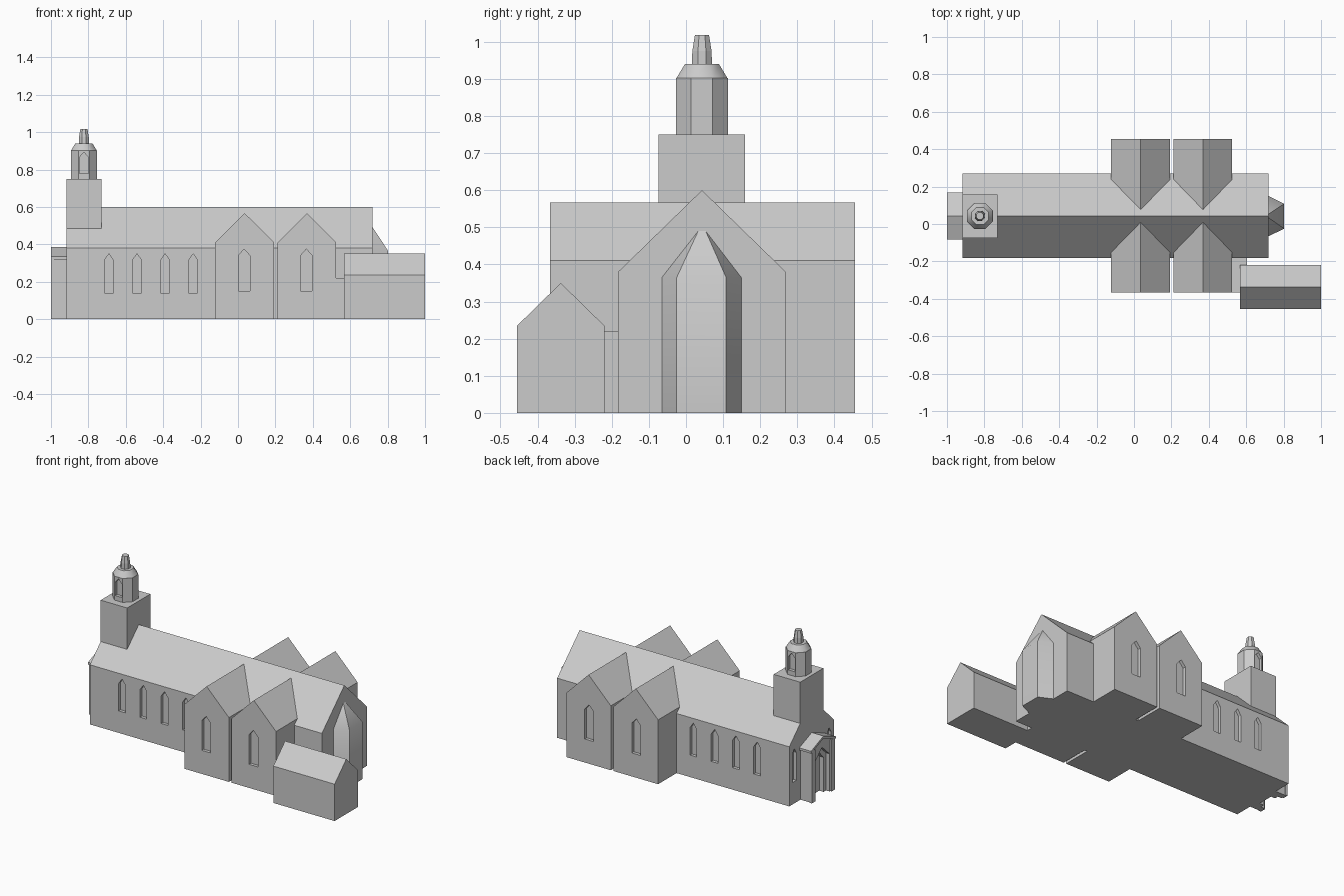
import bpy, bmesh, math
from mathutils import Vector

if "Cube" in bpy.data.objects:
    bpy.data.objects.remove(bpy.data.objects["Cube"])

CY = 0.043          # y of the nave axis
WEST = -0.917       # west wall of the nave

stone = bpy.data.materials.new("light_grey_stone")
stone.diffuse_color = (0.6, 0.6, 0.6, 1)
stone.use_nodes = True
stone.node_tree.nodes["Principled BSDF"].inputs["Base Color"].default_value = stone.diffuse_color


def finish(name, bm):
    bmesh.ops.recalc_face_normals(bm, faces=bm.faces)
    mesh = bpy.data.meshes.new(name)
    bm.to_mesh(mesh)
    bm.free()
    mesh.materials.append(stone)
    ob = bpy.data.objects.new(name, mesh)
    bpy.context.collection.objects.link(ob)
    return ob


def add_prism(bm, outline, axis, a, b):
    """Extrude a 2D outline along x, y or z from a to b."""
    def pt(u, v, w):
        return {"x": (w, u, v), "y": (u, w, v), "z": (u, v, w)}[axis]
    lo = [bm.verts.new(pt(u, v, a)) for u, v in outline]
    hi = [bm.verts.new(pt(u, v, b)) for u, v in outline]
    n = len(lo)
    bm.faces.new(lo)
    bm.faces.new(hi)
    for i in range(n):
        j = (i + 1) % n
        bm.faces.new((lo[i], lo[j], hi[j], hi[i]))


def prism(name, outline, axis, a, b):
    bm = bmesh.new()
    add_prism(bm, outline, axis, a, b)
    return finish(name, bm)


def rect(u0, u1, v0, v1):
    return [(u0, v0), (u1, v0), (u1, v1), (u0, v1)]


def house(u0, u1, eave, ridge, base=0.0):
    return [(u0, base), (u1, base), (u1, eave), ((u0 + u1) / 2, ridge), (u0, eave)]


def lancet(c, w, z0, shoulder, top):
    return house(c - w / 2, c + w / 2, shoulder, top, z0)


def carve(ob, cuts):
    """Cut a list of (outline, axis, a, b) prisms out of an object."""
    bm = bmesh.new()
    for c in cuts:
        add_prism(bm, *c)
    cutter = finish("cutter", bm)
    cutter.hide_render = True
    mod = ob.modifiers.new("recesses", "BOOLEAN")
    mod.operation, mod.solver, mod.object = "DIFFERENCE", "EXACT", cutter
    bpy.context.view_layer.objects.active = ob
    bpy.ops.object.modifier_apply(modifier=mod.name)
    bpy.data.objects.remove(cutter)


def both_sides(outline, y0, y1, depth):
    return [(outline, "y", y0 - 0.05, y0 + depth), (outline, "y", y1 - depth, y1 + 0.05)]


def smooth(ob, angle):
    bpy.ops.object.select_all(action="DESELECT")
    ob.select_set(True)
    bpy.context.view_layer.objects.active = ob
    bpy.ops.object.shade_smooth_by_angle(angle=math.radians(angle))


def octagon(name, rings, x, y):
    """Stack of eight-sided rings given as (half width, z)."""
    bm = bmesh.new()
    loops = []
    for half, z in rings:
        r = half / math.cos(math.pi / 8)
        loops.append([bm.verts.new((x + r * math.cos((k + 0.5) * math.pi / 4),
                                    y + r * math.sin((k + 0.5) * math.pi / 4), z))
                      for k in range(8)])
    bm.faces.new(loops[0])
    bm.faces.new(loops[-1])
    for a, b in zip(loops, loops[1:]):
        for k in range(8):
            j = (k + 1) % 8
            bm.faces.new((a[k], a[j], b[j], b[k]))
    return finish(name, bm)


# Nave with lancet windows on both long sides and the west wall
nave = prism("nave", house(-0.183, 0.269, 0.38, 0.60), "x", WEST, 0.72)
cuts = []
for x in (-0.69, -0.54, -0.39, -0.24):
    cuts += both_sides(lancet(x, 0.048, 0.14, 0.315, 0.35), -0.183, 0.269, 0.02)
for s in (-1, 1):
    cuts.append((lancet(CY + s * 0.175, 0.04, 0.14, 0.315, 0.35), "x", WEST - 0.05, WEST + 0.02))
carve(nave, cuts)

# Two cross-gabled transepts
for i, (x0, x1) in enumerate(((-0.122, 0.193), (0.212, 0.525))):
    t = prism(f"transept_{i + 1}", house(x0, x1, 0.41, 0.567), "y", -0.367, 0.455)
    carve(t, both_sides(lancet((x0 + x1) / 2 - 0.003, 0.062, 0.15, 0.34, 0.375), -0.367, 0.455, 0.02))

# Apse: half-hexagon with a steep pointed roof against the gable
bm = bmesh.new()
plan = [(0.72, -0.065), (0.803, -0.025), (0.803, 0.108), (0.72, 0.149)]
for x, y in plan:
    for z in (0, 0.365):
        bm.verts.new((x, y, z))
for y in (0.033, 0.053):
    bm.verts.new((0.72, y, 0.49))
bmesh.ops.convex_hull(bm, input=bm.verts)
bmesh.ops.dissolve_limit(bm, angle_limit=0.02, verts=bm.verts, edges=bm.edges)
smooth(finish("apse", bm), 36)

# Side annex and its low link to the church
prism("annex", house(-0.455, -0.220, 0.235, 0.35), "x", 0.568, 1.0)
prism("annex_link", rect(0.50, 0.603, -0.366, -0.15), "z", 0, 0.22)

# West porch with a stepped pointed doorway and a shallow gabled roof
porch = prism("porch", house(-0.07, 0.156, 0.325, 0.37), "x", -0.99, WEST + 0.005)
carve(porch, [(lancet(CY, 0.15, -0.05, 0.24, 0.31), "x", -1.05, -0.965)])
carve(porch, [(lancet(CY, 0.10, -0.05, 0.22, 0.275), "x", -1.05, -0.935)])
prism("porch_roof", [(-0.082, 0.32), (CY, 0.37), (0.168, 0.32),
                     (0.168, 0.335), (CY, 0.385), (-0.082, 0.335)], "x", -1.0, WEST + 0.005)
for s in (-1, 1):
    y = CY + s * 0.1
    prism("porch_pillar", rect(-1.0, -0.985, y - 0.018, y + 0.018), "z", 0, 0.33)

# Tower and belfry
TX = -0.824
prism("tower", rect(WEST, -0.73, -0.074, 0.159), "z", 0.37, 0.75)
belfry = octagon("belfry", [(0.07, 0.745), (0.07, 0.902)], TX, CY)
carve(belfry, both_sides(lancet(TX, 0.048, 0.78, 0.865, 0.893), CY - 0.07, CY + 0.07, 0.02))
smooth(octagon("belfry_dome", [(0.07, 0.90), (0.046, 0.94)], TX, CY), 46)
octagon("cupola", [(0.027, 0.935), (0.026, 0.975), (0.019, 1.018)], TX, CY)
